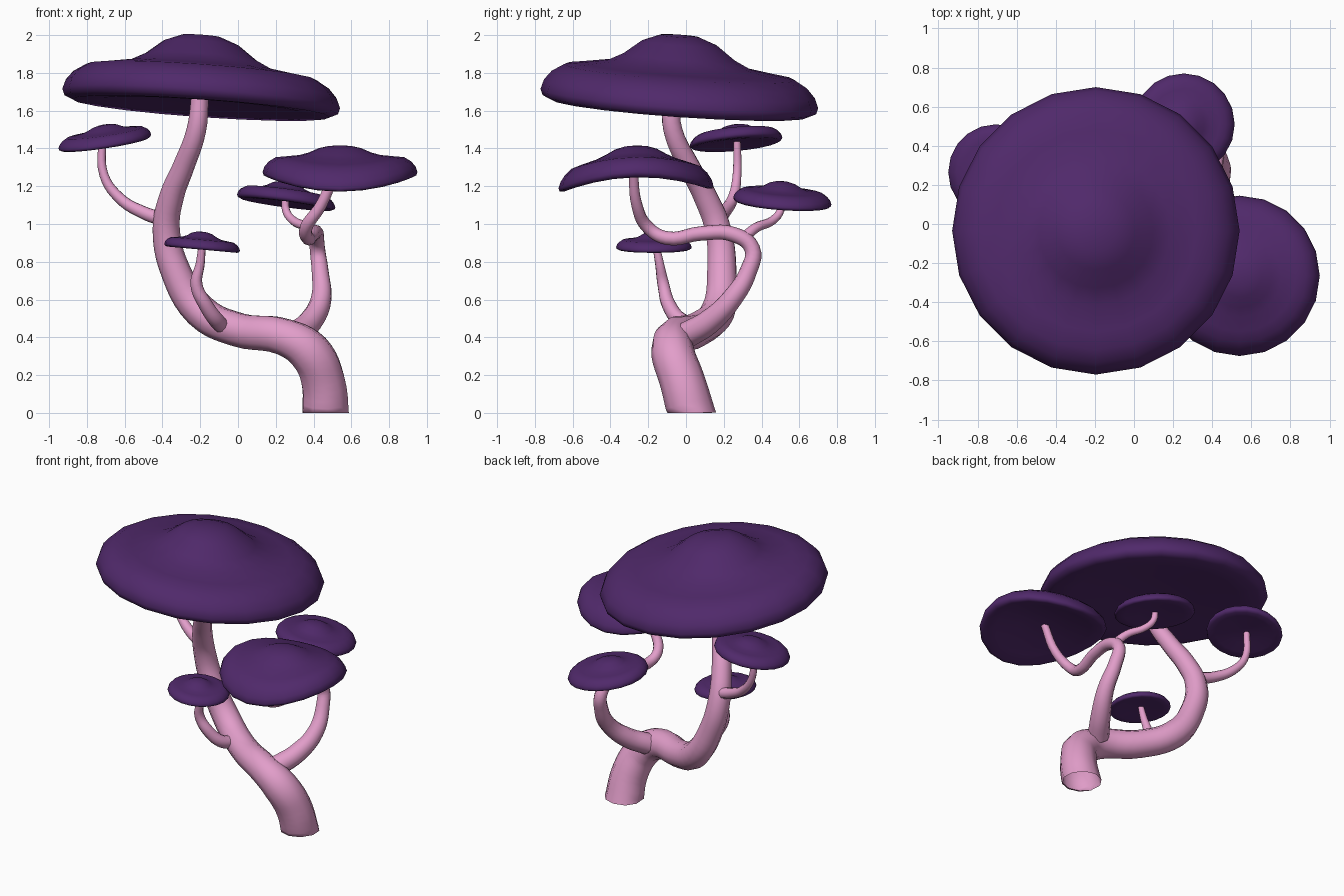
import bpy
import bmesh
from math import tau
from mathutils import Vector

cube = bpy.data.objects.get("Cube")
if cube:
    bpy.data.objects.remove(cube, do_unlink=True)


def material(name, colour):
    mat = bpy.data.materials.new(name)
    mat.use_nodes = True
    mat.diffuse_color = (*colour, 1)
    mat.node_tree.nodes["Principled BSDF"].inputs["Base Color"].default_value = (*colour, 1)
    return mat


PURPLE = material("cap_purple", (0.08, 0.022, 0.145))
PINK = material("stem_pink", (0.76, 0.34, 0.59))

# Half section of a cap with unit radius: knob, brim, thick rolled lip, shallow underside
BRIM = .18
SECTION = [(0, .45), (.14, .44), (.27, .39), (.4, .29), (.52, .23), (.7, .2),
           (.83, BRIM), (.92, .125), (.975, .06), (1, -.01), (.985, -.055),
           (.93, -.08), (.75, -.07), (.4, -.035), (0, -.015)]


def cap(name, centre, radius, knob, tilt, bend=0):
    """Turn the section with a taller or lower knob, then lean by tilt and droop by bend."""
    bm = bmesh.new()
    verts = [bm.verts.new((r, 0, z if z < BRIM else BRIM + (z - BRIM) * knob))
             for r, z in SECTION]
    edges = [bm.edges.new(pair) for pair in zip(verts, verts[1:])]
    bmesh.ops.spin(bm, geom=verts + edges, cent=(0, 0, 0), axis=(0, 0, 1),
                   angle=tau, steps=20)
    bmesh.ops.remove_doubles(bm, verts=bm.verts, dist=1e-4)
    bmesh.ops.recalc_face_normals(bm, faces=bm.faces)
    for f in bm.faces:
        f.smooth = True
    for v in bm.verts:
        x, y, z = v.co * radius
        v.co = Vector((x, y, z + tilt[0] * x + tilt[1] * y + bend * y * y))
    mesh = bpy.data.meshes.new(name)
    bm.to_mesh(mesh)
    bm.free()
    mesh.materials.append(PURPLE)
    obj = bpy.data.objects.new(name, mesh)
    obj.location = centre
    bpy.context.collection.objects.link(obj)


def stem(name, points):
    """Tapering open tube through (x, y, z, radius) points, cut flat at the ground."""
    curve = bpy.data.curves.new(name, 'CURVE')
    curve.dimensions = '3D'
    curve.bevel_depth = 1
    curve.bevel_resolution = 3
    curve.resolution_u = 5
    spline = curve.splines.new('BEZIER')
    spline.bezier_points.add(len(points) - 1)
    for bp, (x, y, z, r) in zip(spline.bezier_points, points):
        bp.co = (x, y, z)
        bp.radius = r
        bp.handle_left_type = bp.handle_right_type = 'AUTO'
    obj = bpy.data.objects.new(name, curve)
    bpy.context.collection.objects.link(obj)
    bpy.ops.object.select_all(action='DESELECT')
    obj.select_set(True)
    bpy.context.view_layer.objects.active = obj
    bpy.ops.object.convert(target='MESH')
    obj = bpy.context.view_layer.objects.active
    for v in obj.data.vertices:
        v.co.z = max(v.co.z, 0)
    obj.data.materials.clear()
    obj.data.materials.append(PINK)
    bpy.ops.object.shade_smooth()


# Caps
cap("main_cap", (-.195, -.035, 1.672), .735, 1, (-.07, -.07))
cap("front_left_cap", (.54, -.265, 1.28), .41, .56, (0, .02), -.47)
cap("back_left_cap", (.255, .51, 1.125), .26, .75, (-.13, -.07))
cap("right_cap", (-.705, .265, 1.44), .245, .63, (.15, .09))
cap("small_front_cap", (-.19, -.17, .88), .2, .8, (-.09, 0))

# Trunk and branches
stem("trunk", [
    (.465, .035, -.03, .128), (.45, -.02, .17, .12), (.38, -.07, .32, .115),
    (.25, -.06, .4, .1), (0, .06, .44, .092), (-.2, .17, .54, .09),
    (-.33, .19, .75, .08), (-.38, .17, .97, .072), (-.35, .1, 1.15, .065),
    (-.29, .02, 1.3, .058), (-.22, -.07, 1.5, .052), (-.2, -.08, 1.69, .046)])
stem("left_branch", [
    (.3, 0, .41, .07), (.38, .12, .48, .065), (.44, .24, .6, .055),
    (.435, .33, .75, .046), (.42, .35, .87, .042), (.415, .25, .945, .04),
    (.4, .08, .95, .038), (.37, -.1, .925, .036), (.36, -.2, .98, .034),
    (.44, -.26, 1.1, .03), (.52, -.28, 1.29, .025)])
stem("back_left_branch", [
    (.42, .3, .92, .03), (.37, .37, .98, .026), (.29, .46, 1.02, .023),
    (.255, .5, 1.07, .021), (.25, .51, 1.14, .02)])
stem("right_branch", [
    (-.38, .17, 1.02, .04), (-.5, .2, 1.06, .035), (-.63, .25, 1.14, .029),
    (-.71, .27, 1.26, .024), (-.72, .27, 1.45, .02)])
stem("small_front_branch", [
    (-.08, .1, .46, .045), (-.11, -.02, .485, .042), (-.17, -.09, .57, .038),
    (-.22, -.12, .68, .032), (-.2, -.14, .79, .024), (-.19, -.16, .89, .019)])
